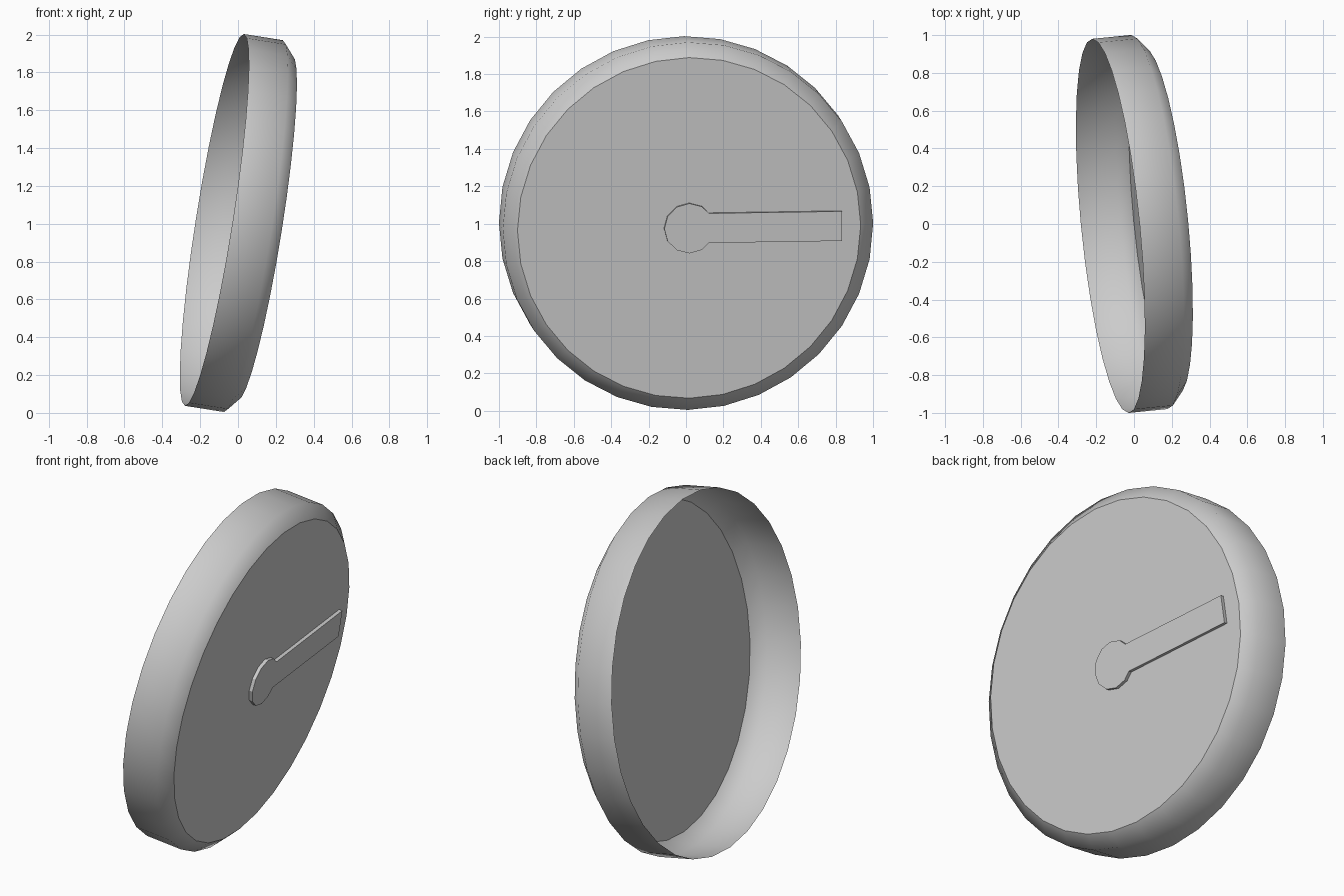
import bpy, bmesh
from math import sin, cos, pi, radians
from mathutils import Matrix, Vector

if "Cube" in bpy.data.objects:
    bpy.data.objects.remove(bpy.data.objects["Cube"])

grey = bpy.data.materials.new("plain grey")
grey.use_nodes = True
colour = (0.6, 0.6, 0.6, 1)
grey.diffuse_color = colour
grey.node_tree.nodes["Principled BSDF"].inputs["Base Color"].default_value = colour

# Local +x is the dial axis, tipped slightly down and to the back
tilt = (Matrix.Translation((-0.125, -0.01, 1.02))
        @ Matrix.Rotation(radians(9), 4, 'Y')
        @ Matrix.Rotation(radians(5.6), 4, 'Z'))
FACE = 0.272


def finish(bm, name):
    mesh = bpy.data.meshes.new(name)
    bm.to_mesh(mesh)
    bm.free()
    mesh.materials.append(grey)
    obj = bpy.data.objects.new(name, mesh)
    obj.matrix_world = tilt
    bpy.context.collection.objects.link(obj)


def ring(bm, x, radius, sides):
    return [bm.verts.new((x, radius * cos(2 * pi * i / sides), radius * sin(2 * pi * i / sides)))
            for i in range(sides)]


def bridge(bm, a, b):
    for i in range(len(a)):
        j = (i + 1) % len(a)
        bm.faces.new((a[i], a[j], b[j], b[i])).smooth = True


# Open-backed shell: straight rim, bevel, flat face
bm = bmesh.new()
rings = [ring(bm, x, r, 32) for x, r in ((0, 0.995), (0.21, 0.995), (FACE, 0.922))]
for a, b in zip(rings, rings[1:]):
    bridge(bm, a, b)
face = bm.faces.new(rings[-1])
for edge in face.edges:
    edge.smooth = False
finish(bm, "dial_shell")

# Raised pointer: twelve-sided hub with a straight arm
bm = bmesh.new()
half, hub = 0.08, 0.135
outline = [(0.82, half), (0.105, half)]
outline += [(hub * cos(i * pi / 6), hub * sin(i * pi / 6)) for i in range(2, 11)]
outline += [(0.105, -half), (0.82, -half)]
base, top = [[bm.verts.new((x, y, z)) for y, z in outline] for x in (FACE, FACE + 0.02)]
bridge(bm, base, top)
for f in bm.faces:
    f.smooth = False
bm.faces.new(top)
finish(bm, "pointer")
